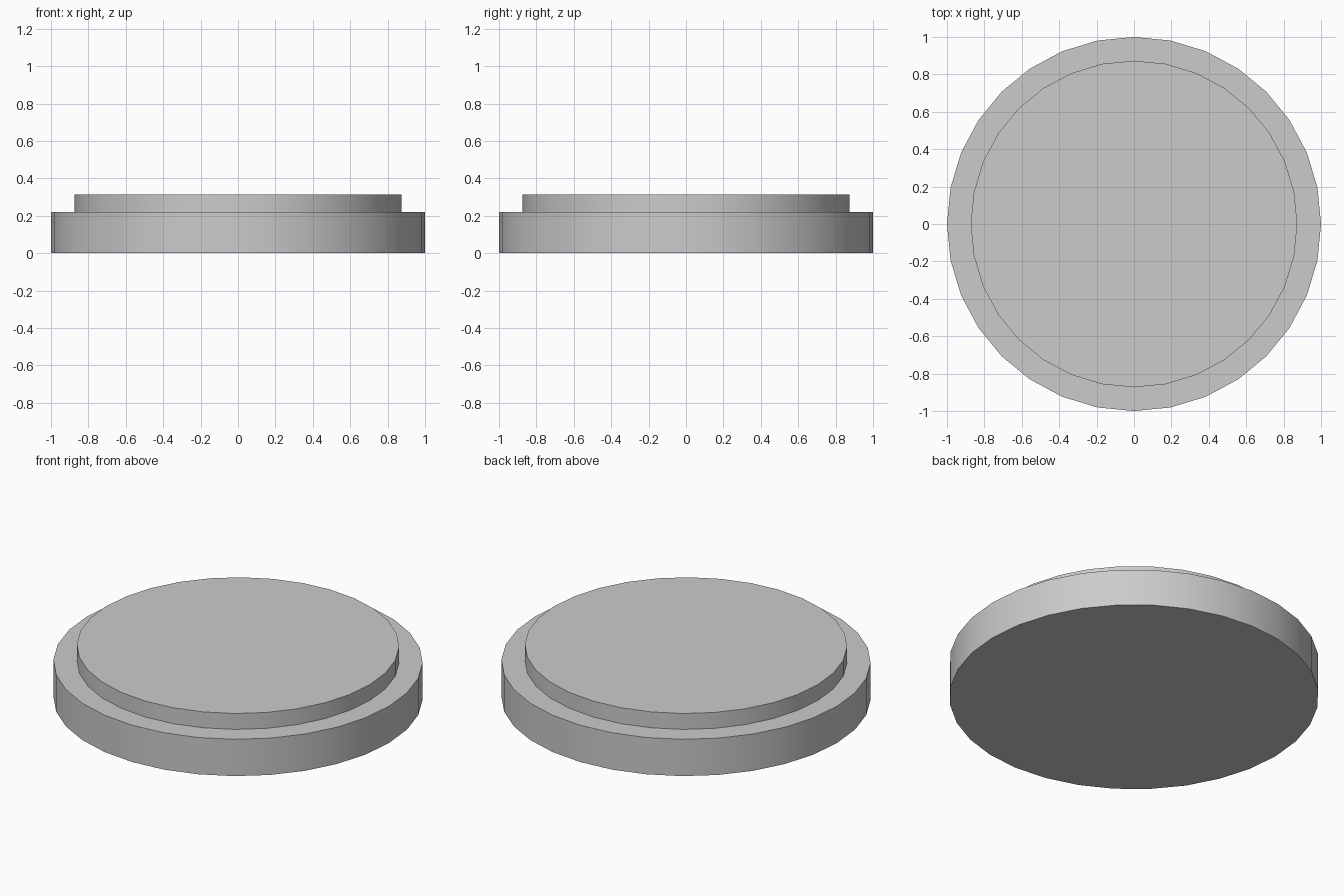
import bpy, bmesh, math

if "Cube" in bpy.data.objects:
    bpy.data.objects.remove(bpy.data.objects["Cube"])

SIDES = 32
BASE_R, TOP_R = 1.0, 0.873
STEP_Z, TOP_Z = 0.22, 0.315

# Stepped disc: one closed solid, base disc with a raised smaller disc on top
bm = bmesh.new()
bmesh.ops.create_circle(bm, cap_ends=False, segments=SIDES, radius=BASE_R)
bottom = list(bm.verts)


def ring(radius, z):
    return [bm.verts.new((v.co.x / BASE_R * radius, v.co.y / BASE_R * radius, z))
            for v in bottom]


rings = [bottom, ring(BASE_R, STEP_Z), ring(TOP_R, STEP_Z), ring(TOP_R, TOP_Z)]
for low, high in zip(rings, rings[1:]):
    for i in range(SIDES):
        j = (i + 1) % SIDES
        bm.faces.new((low[i], low[j], high[j], high[i]))

# Flat underside and top
bm.faces.new(rings[0])
bm.faces.new(rings[-1])
bmesh.ops.recalc_face_normals(bm, faces=bm.faces)

mesh = bpy.data.meshes.new("stepped_disc")
bm.to_mesh(mesh)
bm.free()
disc = bpy.data.objects.new("stepped_disc", mesh)
bpy.context.collection.objects.link(disc)

# Smooth rounded sides, sharp rims
bpy.context.view_layer.objects.active = disc
disc.select_set(True)
bpy.ops.object.shade_smooth_by_angle(angle=math.radians(30))
